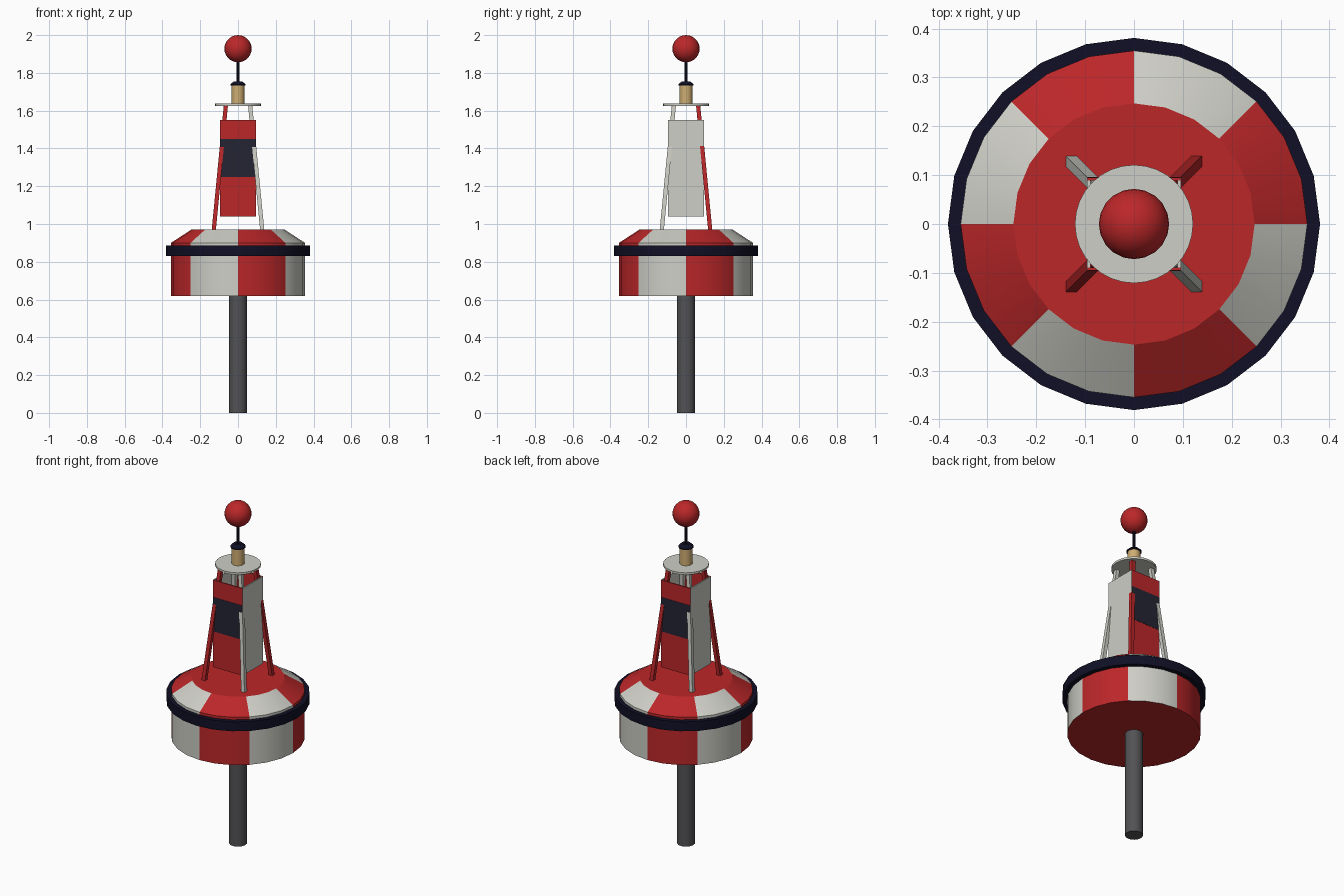
import bpy, bmesh, math
from mathutils import Vector

if "Cube" in bpy.data.objects:
    bpy.data.objects.remove(bpy.data.objects["Cube"])


def mat(name, rgb):
    m = bpy.data.materials.new(name)
    m.diffuse_color = (*rgb, 1)
    m.use_nodes = True
    m.node_tree.nodes["Principled BSDF"].inputs["Base Color"].default_value = m.diffuse_color
    return m


RED = mat("red paint", (0.50, 0.02, 0.022))
WHITE = mat("off white paint", (0.62, 0.62, 0.57))
NAVY = mat("dark navy rubber", (0.005, 0.005, 0.019))
SLATE = mat("slate band", (0.018, 0.018, 0.036))
STEEL = mat("dark grey steel", (0.085, 0.085, 0.092))
TAN = mat("tan lantern", (0.62, 0.42, 0.17))


def finish(name, bm, mats, smooth=True):
    bmesh.ops.recalc_face_normals(bm, faces=bm.faces)
    me = bpy.data.meshes.new(name)
    bm.to_mesh(me)
    bm.free()
    for m in mats:
        me.materials.append(m)
    ob = bpy.data.objects.new(name, me)
    bpy.context.collection.objects.link(ob)
    if smooth:
        bpy.ops.object.select_all(action='DESELECT')
        ob.select_set(True)
        bpy.context.view_layer.objects.active = ob
        bpy.ops.object.shade_smooth_by_angle(angle=math.radians(25))
    return ob


def lathe(name, profile, segs, mats, closed=False, rule=None):
    """Revolve (radius, z) points round z; open profiles get end caps."""
    bm = bmesh.new()
    rings = [[bm.verts.new((r * math.cos(a), r * math.sin(a), z))
              for a in (2 * math.pi * i / segs for i in range(segs))]
             for r, z in profile]
    pairs = list(zip(rings, rings[1:]))
    if closed:
        pairs.append((rings[-1], rings[0]))
    else:
        bm.faces.new(rings[0])
        bm.faces.new(rings[-1])
    for lo, hi in pairs:
        for i in range(segs):
            j = (i + 1) % segs
            f = bm.faces.new((lo[i], lo[j], hi[j], hi[i]))
            if rule:
                f.material_index = rule(f.calc_center_median())
    return finish(name, bm, mats)


def hexa(name, lo, hi, material):
    """Solid joining two rectangles, each (cx, cy, z, half_x, half_y)."""
    bm = bmesh.new()
    quads = [[bm.verts.new((cx + sx * hx, cy + sy * hy, z))
              for sx, sy in ((-1, -1), (1, -1), (1, 1), (-1, 1))]
             for cx, cy, z, hx, hy in (lo, hi)]
    a, b = quads
    bm.faces.new(a)
    bm.faces.new(b)
    for i in range(4):
        j = (i + 1) % 4
        bm.faces.new((a[i], a[j], b[j], b[i]))
    return finish(name, bm, [material], smooth=False)


# Float hull: eight alternating sectors, red caps
def sector(c):
    return int((math.atan2(c.y, c.x) % (2 * math.pi)) / (math.pi / 4)) % 2


lathe("float_hull", [(0.355, 0.62), (0.355, 0.90), (0.247, 0.97)], 24,
      [RED, WHITE], rule=sector)

# Rubber fender ring and tail tube
lathe("fender_ring", [(0.35, 0.83), (0.381, 0.83), (0.381, 0.885), (0.35, 0.885)],
      24, [NAVY], closed=True)
lathe("tail_tube", [(0.048, 0.0), (0.048, 0.63)], 16, [STEEL])

# Four leaning tower legs
for sx, sy in ((1, 1), (-1, 1), (-1, -1), (1, -1)):
    hexa("tower_leg", (sx * 0.129, sy * 0.129, 0.96, 0.011, 0.011),
         (sx * 0.064, sy * 0.064, 1.63, 0.011, 0.011),
         RED if sx == sy else WHITE)

# Open box of daymark panels: red front and back with a band, white sides
for s in (-1, 1):
    y = s * 0.092
    hexa("daymark_panel", (0, y, 1.04, 0.095, 0.003), (0, y, 1.55, 0.095, 0.003), RED)
    hexa("daymark_band", (0, s * 0.0955, 1.25, 0.095, 0.001),
         (0, s * 0.0955, 1.45, 0.095, 0.001), SLATE)
    x = s * 0.092
    hexa("side_panel", (x, 0, 1.04, 0.003, 0.089), (x, 0, 1.55, 0.003, 0.089), WHITE)
    # Thin white cladding so the side reads edge to edge
    hexa("side_cladding", (s * 0.0955, 0, 1.04, 0.0005, 0.095),
         (s * 0.0955, 0, 1.55, 0.0005, 0.095), WHITE)

# Top platform, lantern, cap, mast and ball
lathe("top_platform", [(0.121, 1.625), (0.121, 1.637)], 32, [WHITE])
lathe("lantern", [(0.034, 1.637), (0.034, 1.735)], 16, [TAN])
lathe("lantern_cap", [(0.041, 1.733), (0.041, 1.739), (0.022, 1.755)], 16, [NAVY])
lathe("mast", [(0.008, 1.75), (0.008, 1.88)], 10, [NAVY])
bm = bmesh.new()
bmesh.ops.create_uvsphere(bm, u_segments=20, v_segments=14, radius=0.072)
bmesh.ops.translate(bm, verts=bm.verts, vec=Vector((0, 0, 1.928)))
finish("topmark_ball", bm, [RED])
